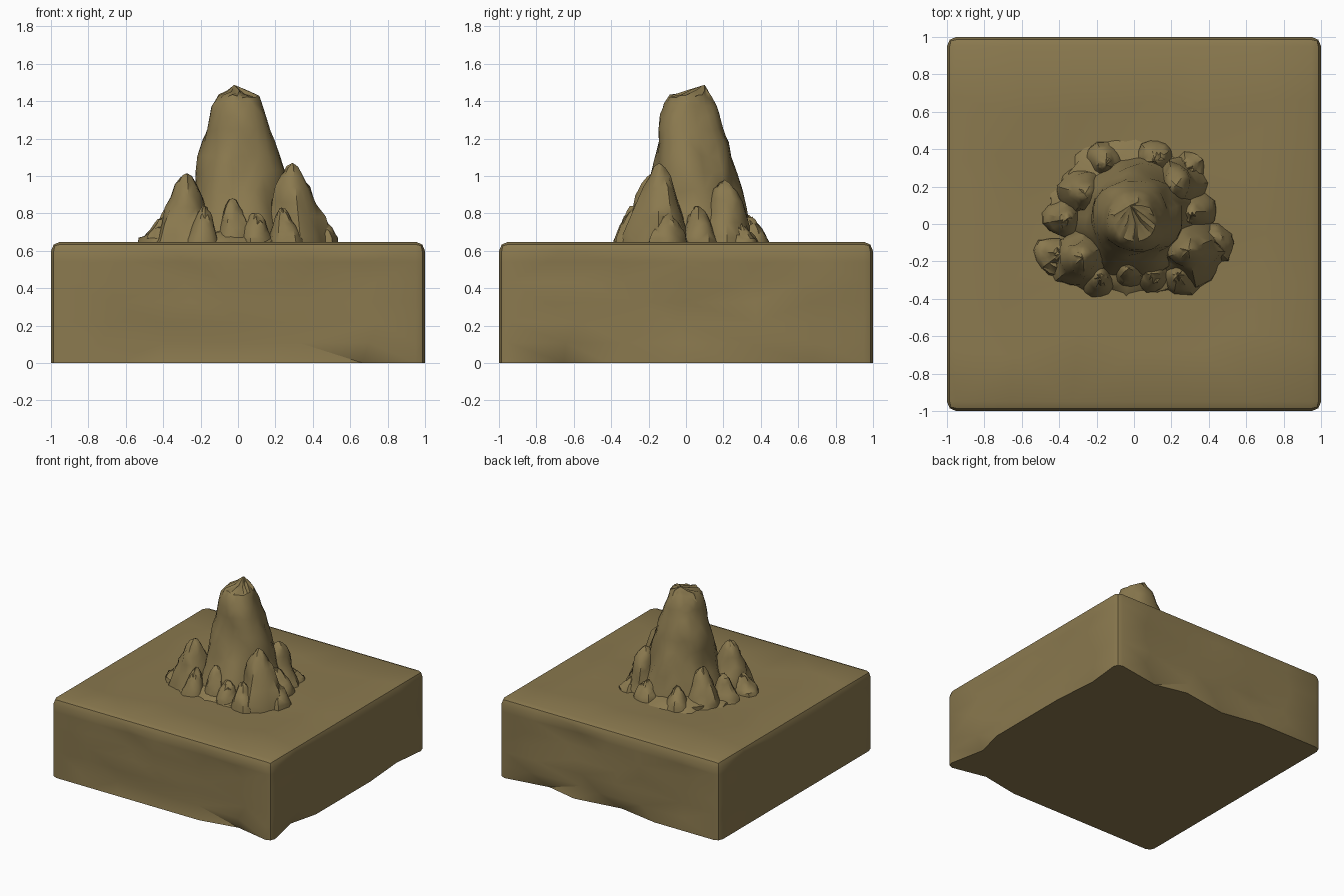
import bpy, bmesh, math, random
from mathutils import Vector, noise

if "Cube" in bpy.data.objects:
    bpy.data.objects.remove(bpy.data.objects["Cube"])

random.seed(7)
stone = bpy.data.materials.new("brown_stone")
stone.diffuse_color = (0.255, 0.191, 0.077, 1)
stone.use_nodes = True
stone.node_tree.nodes["Principled BSDF"].inputs["Base Color"].default_value = stone.diffuse_color


def finish(bm, name, angle):
    bmesh.ops.recalc_face_normals(bm, faces=bm.faces)
    me = bpy.data.meshes.new(name)
    bm.to_mesh(me)
    bm.free()
    ob = bpy.data.objects.new(name, me)
    me.materials.append(stone)
    bpy.context.collection.objects.link(ob)
    bpy.ops.object.select_all(action='DESELECT')
    ob.select_set(True)
    bpy.context.view_layer.objects.active = ob
    bpy.ops.object.shade_smooth_by_angle(angle=math.radians(angle))
    return ob


# Square stone slab: chamfered top and corners, faintly chipped faces
H = 0.648
bm = bmesh.new()
bmesh.ops.create_cube(bm, size=2)
bmesh.ops.subdivide_edges(bm, edges=bm.edges[:], cuts=5, use_grid_fill=True)
for v in bm.verts:
    v.co.z = (v.co.z + 1) * H / 2


def sides(co):
    return (abs(co.x) > 0.999) + (abs(co.y) > 0.999) + (co.z > H - 0.001)


rim = [e for e in bm.edges
       if sides((e.verts[0].co + e.verts[1].co) / 2) >= 2]
bmesh.ops.bevel(bm, geom=rim, offset=0.05, segments=2, profile=0.5, affect='EDGES')
for v in bm.verts:
    c = v.co
    on_x, on_y = abs(c.x) > 0.999, abs(c.y) > 0.999
    if c.z > H - 0.001 and max(abs(c.x), abs(c.y)) < 0.9:
        c.x += random.uniform(-0.1, 0.1)
        c.y += random.uniform(-0.1, 0.1)
        c.z -= random.choice((0, 0, 0.01, 0.02))
    elif on_x != on_y and c.z < H - 0.08:
        along, out = (1, 0) if on_x else (0, 1)
        if abs(c[along]) < 0.9:
            c[along] += random.uniform(-0.09, 0.09)
            chip = 0.06 if c.z < 0.01 else 0.02
            c[out] *= 1 - random.choice((0, 0, 0.5, 1)) * chip
bmesh.ops.triangulate(bm, faces=bm.faces[:])
finish(bm, "stone_slab", 42)


# Rock spires: rough rings stacked along a profile, closed with a tip
def spire(name, x, y, rings, tip, sides=18, rough=0.13, freq=7.0):
    """rings: (z, radius, dx, dy); tip: (dx, dy, z)"""
    bm = bmesh.new()
    loops = []
    for z, r, dx, dy in rings:
        loop = []
        for i in range(sides):
            a = 2 * math.pi * i / sides
            d = Vector((math.cos(a), math.sin(a), 0))
            p = Vector((x + dx, y + dy, z)) + d * r
            n = noise.noise(Vector((p.x * freq, p.y * freq, p.z * freq * 0.55)))
            p += d * r * rough * 1.6 * n
            p.z += 0.012 * random.uniform(-1, 1)
            loop.append(bm.verts.new(p))
        loops.append(loop)
    top = bm.verts.new((x + tip[0], y + tip[1], tip[2]))
    for lo, hi in zip(loops, loops[1:]):
        for i in range(sides):
            j = (i + 1) % sides
            bm.faces.new((lo[i], lo[j], hi[j], hi[i]))
    for i in range(sides):
        bm.faces.new((loops[-1][i], loops[-1][(i + 1) % sides], top))
    bm.faces.new(loops[0][::-1])
    bmesh.ops.triangulate(bm, faces=bm.faces[:])
    return finish(bm, name, 40)


# Main central spire
spire("main_spire", 0, 0.04, [
    (0.60, 0.33, 0, 0), (0.72, 0.30, 0, 0), (0.82, 0.275, 0, 0), (0.92, 0.255, 0, 0),
    (1.02, 0.235, 0, 0), (1.10, 0.215, -0.01, -0.01), (1.18, 0.195, -0.01, -0.01),
    (1.25, 0.175, -0.005, -0.02), (1.32, 0.155, 0, -0.02), (1.38, 0.135, 0, -0.02),
    (1.425, 0.11, 0.01, -0.02), (1.45, 0.06, 0, 0.02)],
    (-0.02, 0.06, 1.487), sides=26, rough=0.12)

# Smaller spires around its foot: x, y, top height, foot radius
small = [
    (0.31, -0.15, 1.07, 0.16), (-0.29, -0.19, 1.015, 0.15), (0.24, 0.22, 0.98, 0.14),
    (-0.28, 0.17, 0.92, 0.13), (0.44, -0.10, 0.80, 0.10), (-0.42, -0.17, 0.78, 0.10),
    (-0.19, -0.30, 0.84, 0.09), (0.10, -0.28, 0.80, 0.09), (0.25, -0.29, 0.83, 0.09),
    (-0.16, 0.34, 0.79, 0.09), (0.12, 0.36, 0.78, 0.09), (-0.38, 0.03, 0.84, 0.10),
    (0.33, 0.07, 0.84, 0.10), (-0.03, -0.25, 0.88, 0.10), (0.30, 0.31, 0.74, 0.08)]
for k, (x, y, top, r) in enumerate(small):
    h = top - 0.645
    lean = Vector((-x, -y)) * 0.06
    rings = [(0.60, r * 1.1, 0, 0)]
    for t, f in ((0.1, 1.0), (0.3, 0.85), (0.5, 0.69), (0.68, 0.53), (0.83, 0.37), (0.94, 0.2)):
        rings.append((0.645 + h * t, r * f, lean.x * t, lean.y * t))
    spire(f"small_spire_{k + 1}", x, y, rings, (lean.x, lean.y, top),
          sides=13, rough=0.2, freq=11)

# Low rubble apron easing the spires into the slab
spire("rubble_apron", 0.0, 0.02, [(0.60, 0.47, 0, 0), (0.655, 0.40, 0, 0), (0.69, 0.32, 0, 0)],
      (0, 0, 0.75), sides=30, rough=0.15, freq=9)
